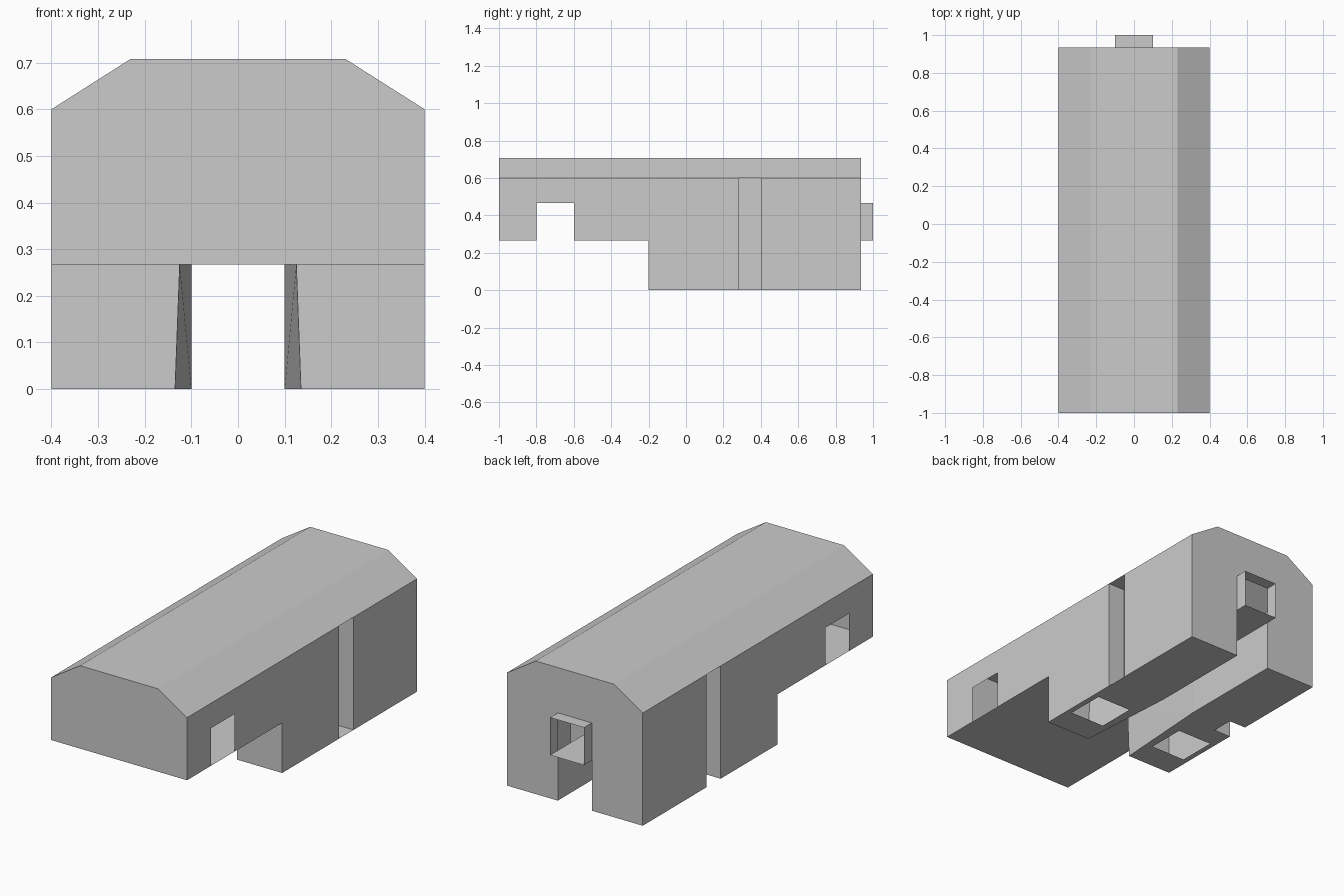
import bpy
from mathutils import Vector

if "Cube" in bpy.data.objects:
    bpy.data.objects.remove(bpy.data.objects["Cube"])

W, Y0, Y1, YL = 0.4, -1.0, 0.935, -0.2      # half width, front, back, front of legs
ZF, ZE, ZT, XT = 0.267, 0.6, 0.708, 0.23    # floor, eaves, roof top, roof half width
G0, G1, GX = 0.28, 0.4, 0.3                 # side groove
K, XC, FT, FB = 0.35, 0.1, 0.125, 0.135     # channel flare start, half width, flared top / bottom


def panel(name, polys, out):
    """Thin-shell panel from polygons whose normals face the outward direction(s)."""
    outs = out if isinstance(out, list) else [out] * len(polys)
    verts, faces = [], []
    for poly, o in zip(polys, outs):
        pts = [Vector(p) for p in poly]
        n = Vector()
        for a, b in zip(pts, pts[1:] + pts[:1]):
            n += a.cross(b)
        if n.dot(Vector(o)) < 0:
            pts.reverse()
        faces.append(range(len(verts), len(verts) + len(pts)))
        verts += pts
    mesh = bpy.data.meshes.new(name)
    mesh.from_pydata(verts, [], [list(f) for f in faces])
    mesh.update()
    obj = bpy.data.objects.new(name, mesh)
    bpy.context.collection.objects.link(obj)
    return obj


def at_x(x, pts):
    return [(x, y, z) for y, z in pts]


def at_y(y, pts):
    return [(x, y, z) for x, z in pts]


def at_z(z, pts):
    return [(x, y, z) for x, y in pts]


# Faceted roof
eave = [(-W, ZE), (-XT, ZT), (XT, ZT), (W, ZE)]
panel("roof", [[(a[0], Y0, a[1]), (b[0], Y0, b[1]), (b[0], Y1, b[1]), (a[0], Y1, a[1])]
               for a, b in zip(eave, eave[1:])], (0, 0, 1))

# End walls: the back and leg fronts leave the channel open
panel("front_wall", [at_y(Y0, [(-W, ZF)] + eave + [(W, ZF)])], (0, -1, 0))
panel("back_wall", [at_y(Y1, [(-W, 0)] + eave + [(W, 0), (XC, 0), (XC, 0.467),
                                                 (-XC, 0.467), (-XC, 0)])], (0, 1, 0))

# Flat underside of the front half and the channel ceiling
panel("front_floor", [at_z(ZF, [(-W, Y0), (W, Y0), (W, YL), (-W, YL)])], (0, 0, -1))
panel("channel_ceiling", [at_z(ZF, [(-FT, YL), (FT, YL), (XC, K), (XC, 1), (-XC, 1), (-XC, K)])],
      (0, 0, -1))

# Open rear tube: top and sides (its floor is the channel ceiling)
panel("rear_tube", [at_z(0.467, [(-XC, Y1), (XC, Y1), (XC, 1), (-XC, 1)])] +
      [at_x(s * XC, [(Y1, ZF), (1, ZF), (1, 0.467), (Y1, 0.467)]) for s in (1, -1)],
      [(0, 0, 1), (1, 0, 0), (-1, 0, 0)])

for s, side in ((1, "right"), (-1, "left")):
    # Side wall with window notch, split by the groove
    panel(side + "_wall", [
        at_x(s * W, [(Y0, ZF), (-0.8, ZF), (-0.8, 0.467), (-0.6, 0.467), (-0.6, ZF), (YL, ZF),
                     (YL, 0), (G0, 0), (G0, ZE), (Y0, ZE)]),
        at_x(s * W, [(G1, 0), (Y1, 0), (Y1, ZE), (G1, ZE)])], (s, 0, 0))

    # Vertical groove: inner face, two cheeks and top
    cheek = [(s * GX, 0), (s * W, 0), (s * W, ZE), (s * GX, ZE)]
    panel(side + "_groove", [
        at_x(s * GX, [(G0, 0), (G1, 0), (G1, ZE), (G0, ZE)]),
        at_y(G0, cheek), at_y(G1, cheek),
        at_z(ZE, [(s * GX, G0), (s * W, G0), (s * W, G1), (s * GX, G1)])],
        [(s, 0, 0), (0, 1, 0), (0, -1, 0), (0, 0, -1)])

    # Leg front and flared channel wall
    panel(side + "_leg_front", [at_y(YL, [(s * FB, 0), (s * W, 0), (s * W, ZF), (s * FT, ZF)])],
          (0, -1, 0))
    a, b, c, d = (s * FB, YL, 0), (s * FT, YL, ZF), (s * XC, K, 0), (s * XC, K, ZF)
    panel(side + "_channel_wall", [
        [a, b, c], [b, d, c],
        at_x(s * XC, [(K, 0), (Y1, 0), (Y1, ZF), (K, ZF)])], (-s, 0, 0))

    # Leg underside with a square opening; the left groove is open at the bottom
    xm = XC + (FB - XC) * (K - 0.16) / (K - YL)
    notch = [(W, G0), (GX, G0), (GX, G1), (W, G1)] if s < 0 else []
    front = [(W, YL), (W, 0.16), (0.37, 0.16), (0.37, -0.05), (0.165, -0.05),
             (0.165, 0.16), (xm, 0.16), (FB, YL)]
    rear = [(W, 0.16)] + notch + [(W, Y1), (XC, Y1), (XC, K), (xm, 0.16),
                                  (0.165, 0.16), (0.37, 0.16)]
    panel(side + "_leg_bottom", [at_z(0, [(s * x, y) for x, y in p]) for p in (front, rear)],
          (0, 0, -1))
